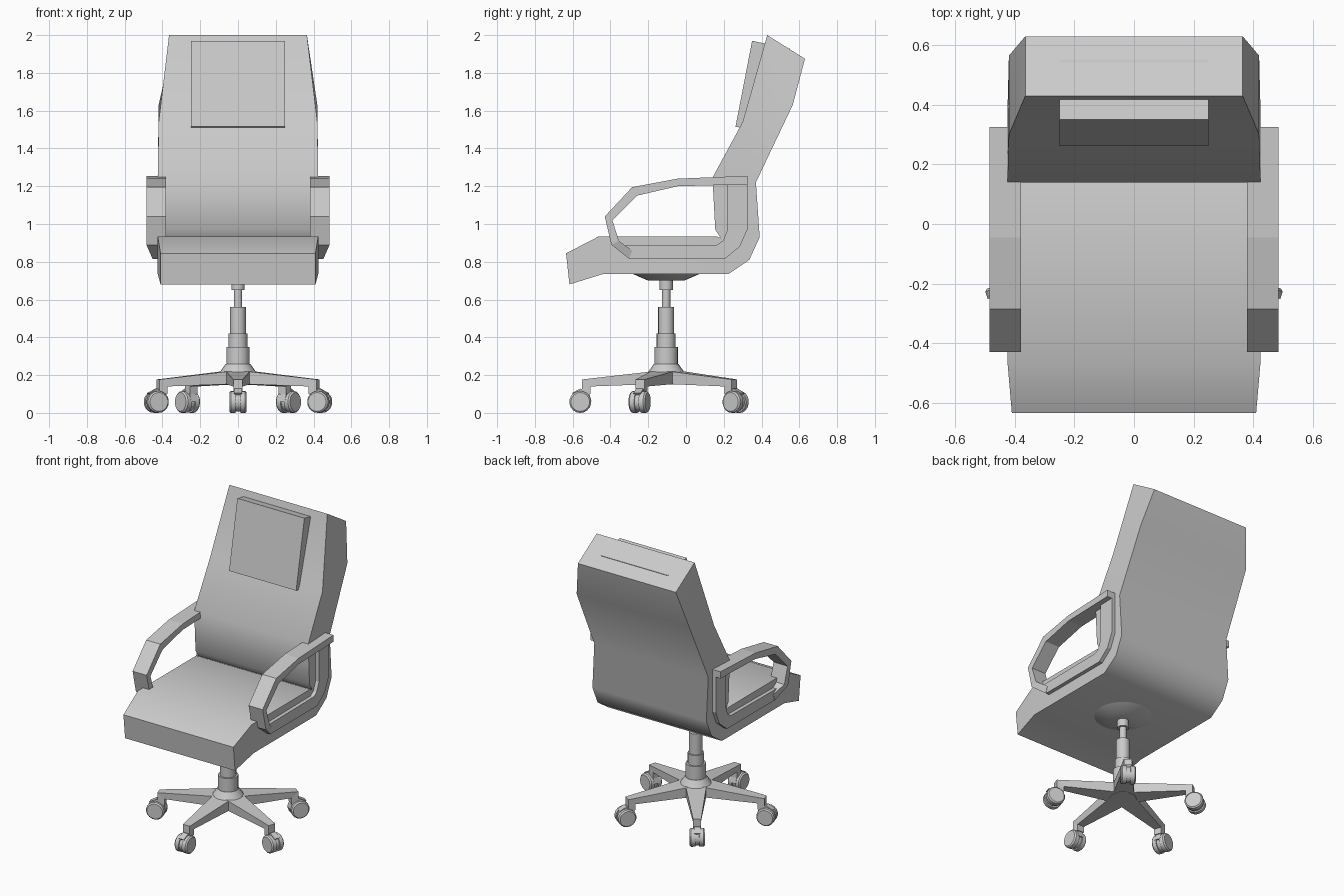
import bpy, bmesh, math
from mathutils import Matrix

if "Cube" in bpy.data.objects:
    bpy.data.objects.remove(bpy.data.objects["Cube"])

CY = -0.105  # y of the column axis


def finish(name, bm, matrix=None, smooth=None):
    bmesh.ops.recalc_face_normals(bm, faces=bm.faces)
    if matrix:
        bm.transform(matrix)
    me = bpy.data.meshes.new(name)
    bm.to_mesh(me)
    bm.free()
    ob = bpy.data.objects.new(name, me)
    bpy.context.collection.objects.link(ob)
    if smooth:
        bpy.ops.object.select_all(action='DESELECT')
        bpy.context.view_layer.objects.active = ob
        ob.select_set(True)
        bpy.ops.object.shade_smooth_by_angle(angle=math.radians(smooth))
    return ob


def ribbon(name, sections, matrix=None, smooth=None):
    """Loft of box sections: (y, z) on one side, (y, z) on the other, x from a to b."""
    bm = bmesh.new()
    rings = [[bm.verts.new(c) for c in ((a, y1, z1), (b, y1, z1), (b, y2, z2), (a, y2, z2))]
             for y1, z1, y2, z2, a, b in sections]
    for r, s in zip(rings, rings[1:]):
        for i in range(4):
            j = (i + 1) % 4
            bm.faces.new((r[i], r[j], s[j], s[i]))
    bm.faces.new(rings[0])
    bm.faces.new(rings[-1])
    return finish(name, bm, matrix, smooth)


def lathe(name, profile, sides, matrix=None, smooth=35):
    """Closed solid of (radius, z) rings around z."""
    bm = bmesh.new()
    rings = [[bm.verts.new((r * math.cos(k * math.tau / sides),
                            r * math.sin(k * math.tau / sides), z)) for k in range(sides)]
             for r, z in profile]
    for r, s in zip(rings, rings[1:]):
        for i in range(sides):
            j = (i + 1) % sides
            bm.faces.new((r[i], r[j], s[j], s[i]))
    bm.faces.new(rings[0])
    bm.faces.new(rings[-1])
    return finish(name, bm, matrix, smooth)


# Seat and back: one bent shell
shell = [(.43, 2.0, .63, 1.875, .365), (.30, 1.54, .565, 1.63, .42),
         (.14, 1.245, .37, 1.22, .425), (.155, .97, .39, .93, .425),
         (.185, .925, .335, .81, .425), (.16, .935, .225, .735, .425),
         (-.46, .935, -.44, .735, .425), (-.635, .845, -.617, .68, .41)]
ribbon("seat_and_back", [(*s[:4], -s[4], s[4]) for s in shell], smooth=40)

# Headrest pad
ribbon("headrest", [(.35, 1.97, .55, 1.928, -.25, .25), (.262, 1.515, .46, 1.48, -.25, .25)])

# Armrests with their side brackets
arm = [(.325, 1.255, .325, 1.21, .38, .485), (-.045, 1.24, -.045, 1.20, .38, .485),
       (-.285, 1.195, -.26, 1.15, .38, .485), (-.43, 1.04, -.39, 1.02, .38, .485),
       (-.395, .89, -.355, .91, .38, .485), (-.30, .815, -.285, .86, .42, .452)]
bracket = [(.325, 1.25, .22, 1.25), (.325, .97, .22, .97), (.285, .88, .195, .91),
           (.205, .815, .165, .89), (-.30, .815, -.32, .885)]
for side, label in ((-1, "left"), (1, "right")):
    flip = Matrix.Diagonal((side, 1, 1, 1))
    ribbon("armrest_" + label, arm, flip)
    ribbon("arm_bracket_" + label, [(*b, .40, .45) for b in bracket], flip)

# Mounting plate and gas column
axis = Matrix.Translation((0, CY, 0))
lathe("seat_plate", [(.18, .737), (.095, .70)], 24, axis)
lathe("column", [(.10, .21), (.065, .26), (.062, .26), (.062, .35), (.05, .35), (.05, .42),
                 (.042, .42), (.042, .56), (.022, .56), (.022, .65), (.035, .65), (.035, .71)],
      20, axis)
lathe("hub", [(.085, .15), (.10, .215)], 10, axis)

# Five legs with twin-wheel casters
leg = [(0, .228, 0, .155, -.07, .07), (.445, .177, .40, .14, -.025, .025),
       (.445, .10, .40, .10, -.025, .025)]
for k in range(5):
    spin = axis @ Matrix.Rotation(math.pi + k * math.tau / 5, 4, 'Z')
    ribbon(f"leg_{k + 1}", leg, spin)
    hub = spin @ Matrix.Translation((0, .455, .058)) @ Matrix.Rotation(math.pi / 2, 4, 'Y')
    lathe(f"caster_hood_{k + 1}", [(.05, -.014), (.05, .014)], 16, hub)
    for s in (-1, 1):
        lathe(f"caster_wheel_{k + 1}_{'a' if s < 0 else 'b'}",
              [(.058, s * .012), (.058, s * .038), (.05, s * .046)], 18, hub)
    # Hood shell over the wheels
    ribbon(f"caster_cap_{k + 1}", [(.395, .06, .42, .06, -.02, .02),
                                   (.41, .115, .43, .10, -.02, .02),
                                   (.455, .128, .455, .10, -.02, .02),
                                   (.50, .105, .485, .09, -.02, .02)], spin)
